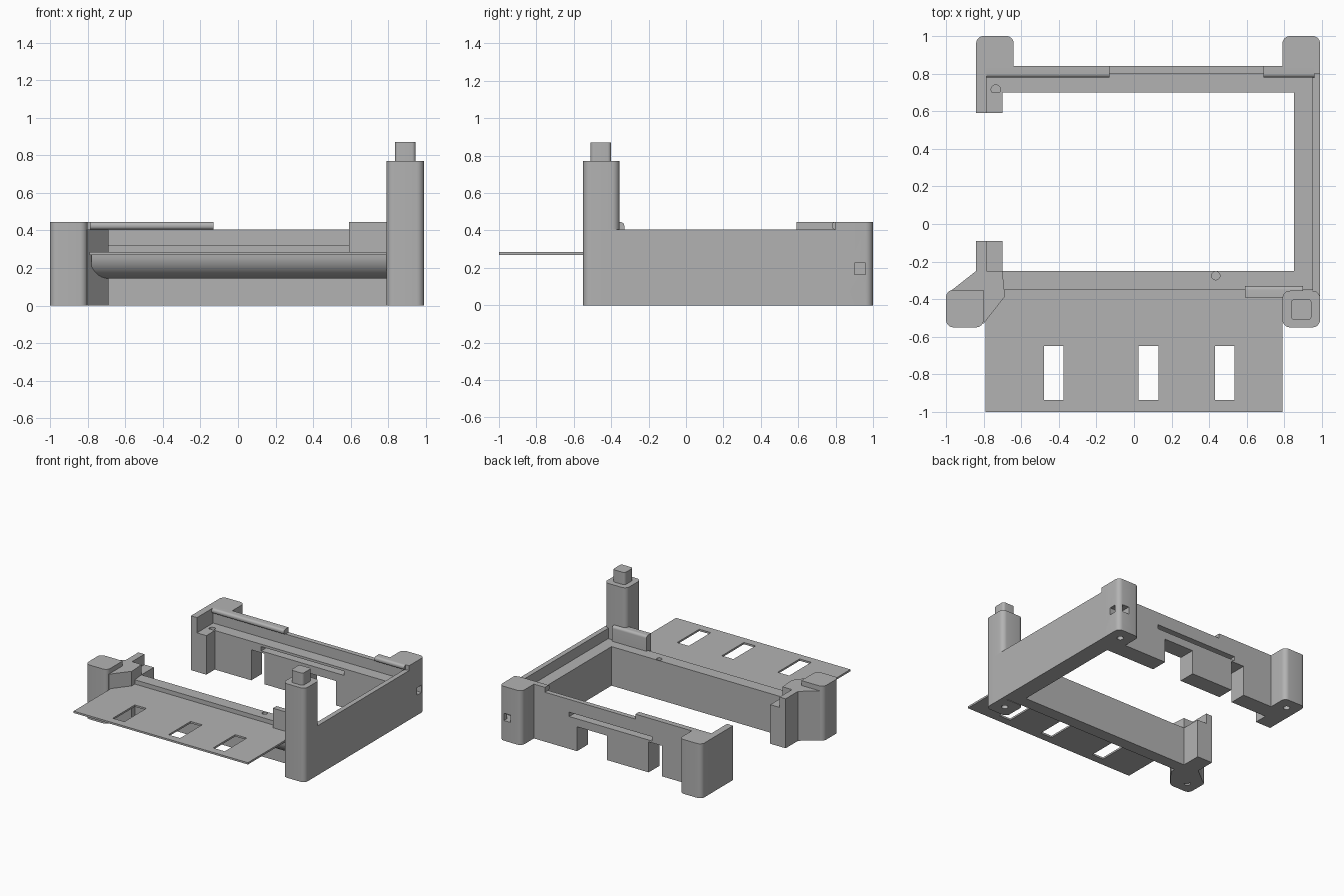
import bpy, bmesh
from math import sin, cos, pi

old = bpy.data.objects.get("Cube")
if old:
    bpy.data.objects.remove(old)

grey = bpy.data.materials.new("plain_grey")
grey.use_nodes = True
grey.diffuse_color = (0.45, 0.45, 0.45, 1)
grey.node_tree.nodes["Principled BSDF"].inputs["Base Color"].default_value = (0.45, 0.45, 0.45, 1)


def finish(name, bm):
    bmesh.ops.recalc_face_normals(bm, faces=bm.faces)
    mesh = bpy.data.meshes.new(name)
    bm.to_mesh(mesh)
    bm.free()
    mesh.materials.append(grey)
    obj = bpy.data.objects.new(name, mesh)
    bpy.context.collection.objects.link(obj)
    return obj


def prism(name, outline, z0, z1, rounded=None, radius=0.04):
    """Extrude a plan outline; round the edges whose (midpoint, direction) pass the rule."""
    bm = bmesh.new()
    face = bm.faces.new([bm.verts.new((x, y, z0)) for x, y in outline])
    top = bmesh.ops.extrude_face_region(bm, geom=[face])["geom"]
    for v in top:
        if isinstance(v, bmesh.types.BMVert):
            v.co.z = z1
    bmesh.ops.recalc_face_normals(bm, faces=bm.faces)
    if rounded:
        edges = [e for e in bm.edges if rounded((e.verts[0].co + e.verts[1].co) / 2,
                                                (e.verts[0].co - e.verts[1].co).normalized())]
        bmesh.ops.bevel(bm, geom=edges, offset=radius, segments=6, profile=0.5, affect='EDGES')
    return finish(name, bm)


def box(name, xs, ys, zs, rounded=None, radius=0.04):
    (x0, x1), (y0, y1) = xs, ys
    return prism(name, [(x0, y0), (x1, y0), (x1, y1), (x0, y1)], *zs, rounded, radius)


def hole(x, y, z0, z1, r=0.025):
    return prism("cutter", [(x + r * cos(i * pi / 12), y + r * sin(i * pi / 12)) for i in range(24)], z0, z1)


def cut(obj, cutters):
    for c in cutters:
        c.hide_render = True
        mod = obj.modifiers.new("cut", 'BOOLEAN')
        mod.operation = 'DIFFERENCE'
        mod.solver = 'EXACT'
        mod.object = c
        bpy.context.view_layer.objects.active = obj
        bpy.ops.object.modifier_apply(modifier=mod.name)
        bpy.data.objects.remove(c)


def slot(xs, ys, zs):
    return box("cutter", xs, ys, zs)


def upright(mid, d):
    return abs(d.z) > 0.9


LEDGE, RIM, TOP = 0.32, 0.405, 0.445

# Front tray with three openings and a quarter-round support underneath
tray = box("front_tray", (-0.79, 0.79), (-1, -0.34), (0.27, 0.285))
cut(tray, [slot((x, x + 0.105), (-0.935, -0.65), (0.2, 0.4)) for x in (-0.48, 0.025, 0.43)])

bm = bmesh.new()
profile = [(-0.34, 0.27), (-0.34, 0.145)]
profile += [(-0.39 - 0.13 * sin(i * pi / 24), 0.27 - 0.125 * cos(i * pi / 24)) for i in range(13)]
end = bm.faces.new([bm.verts.new((-0.78, y, z)) for y, z in profile])
for v in bmesh.ops.extrude_face_region(bm, geom=[end])["geom"]:
    if isinstance(v, bmesh.types.BMVert):
        v.co.x = 0.8
finish("tray_support", bm)

# Front wall and its clip block
front = box("front_wall", (-0.72, 0.9), (-0.35, -0.25), (0, LEDGE))
cut(front, [hole(0.435, -0.275, 0.2, 0.4, 0.022)])
box("front_clip", (0.59, 0.9), (-0.39, -0.33), (0.28, TOP),
    lambda m, d: abs(d.x) > 0.9 and m.y > -0.34 and m.z > 0.4, 0.02)

# Right wall: inner ledge and outer rim
box("right_ledge", (0.85, 0.96), (-0.35, 0.8), (0, LEDGE))
box("right_rim", (0.95, 0.99), (-0.45, 0.85), (0, RIM))

# Back wall: ledge and rim in one, then slots and lower cutouts
back = box("back_wall", (-0.80, 0.97), (0.70, 0.84), (0, RIM))
cut(back, [slot((-1, 0.95), (0.6, 0.80), (LEDGE, 0.6)),
           slot((-0.37, -0.25), (0.6, 0.9), (-0.1, 0.25)),
           slot((0.13, 0.40), (0.6, 0.9), (-0.1, 0.2)),
           slot((-0.28, 0.47), (0.6, 0.9), (0.265, 0.3)),
           hole(-0.735, 0.715, 0.2, 0.4)])

# Rounded clips along the back rim
for name, xs in (("back_clip_long", (-0.79, -0.13)), ("back_clip_short", (0.69, 0.96))):
    box(name, xs, (0.78, 0.84), (RIM, TOP),
        lambda m, d: abs(d.x) > 0.9 and m.y < 0.8, 0.018)

# Left return beside the back left post
box("left_return_ledge", (-0.79, -0.70), (0.59, 0.701), (0, LEDGE))
box("left_return_rim", (-0.84, -0.785), (0.59, 0.82), (0, TOP))

# Back posts, with square sockets in the right one
left_post = box("back_left_post", (-0.84, -0.64), (0.80, 1), (0, TOP),
                lambda m, d: upright(m, d) and m.y > 0.95)
cut(left_post, [hole(-0.74, 0.9, -0.1, 0.1)])
right_post = box("back_right_post", (0.79, 0.99), (0.80, 1), (0, TOP),
                 lambda m, d: upright(m, d) and m.y > 0.95)
cut(right_post, [hole(0.89, 0.9, -0.1, 0.1),
                 slot((0.89, 1.1), (0.9, 0.96), (0.165, 0.225)),
                 slot((0.89, 0.95), (0.9, 1.1), (0.165, 0.225))])

# Tall front right post with a peg
tall = box("front_right_post", (0.79, 0.99), (-0.55, -0.355), (0, 0.77), upright)
cut(tall, [hole(0.89, -0.45, -0.1, 0.1)])
box("post_peg", (0.835, 0.945), (-0.51, -0.4), (0.76, 0.87), upright, 0.02)

# Front left post, slanted web and short return
short = prism("front_left_post", [(-1, -0.55), (-0.80, -0.55), (-0.80, -0.35), (-1, -0.35)], 0, TOP,
              lambda m, d: upright(m, d) and (m.y < -0.5 or m.x < -0.9))
cut(short, [hole(-0.9, -0.45, -0.1, 0.1)])
prism("front_left_web", [(-0.98, -0.36), (-0.84, -0.25), (-0.70, -0.25), (-0.69, -0.35), (-0.69, -0.39),
                         (-0.80, -0.53), (-0.85, -0.5)], 0, RIM)
box("front_return_ledge", (-0.79, -0.70), (-0.26, -0.09), (0, LEDGE))
box("front_return_rim", (-0.84, -0.785), (-0.26, -0.09), (0, RIM))

# Smooth the rounded corners while keeping hard edges
bpy.ops.object.select_all(action='DESELECT')
for obj in bpy.context.collection.objects:
    if obj.type == 'MESH':
        obj.select_set(True)
        bpy.context.view_layer.objects.active = obj
bpy.ops.object.shade_smooth_by_angle(angle=pi / 6)
